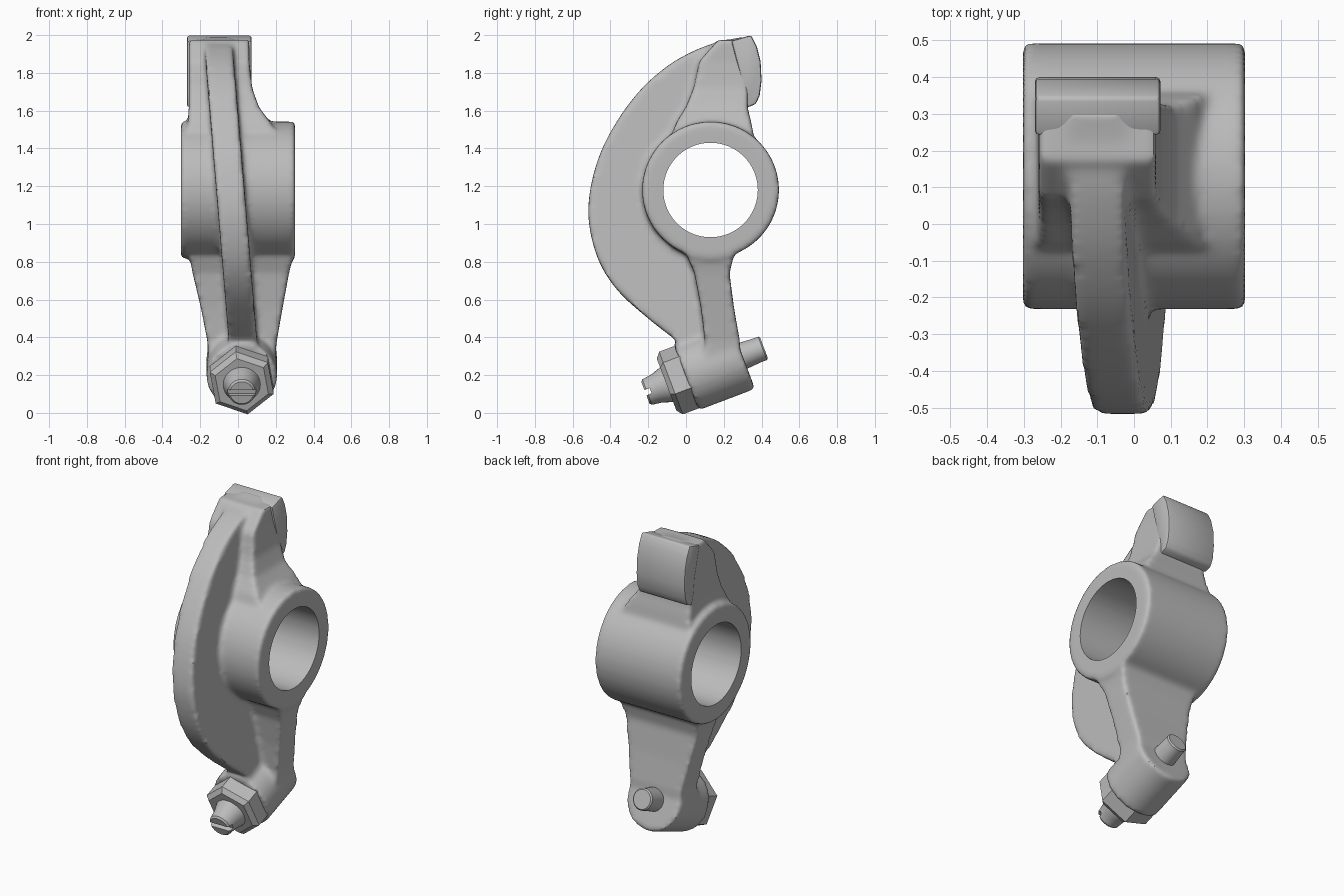
import bpy, bmesh, math
from mathutils import Vector, Matrix

if "Cube" in bpy.data.objects:
    bpy.data.objects.remove(bpy.data.objects["Cube"])

metal = bpy.data.materials.new("cast_grey")
metal.diffuse_color = (0.5, 0.5, 0.5, 1)
metal.use_nodes = True
metal.node_tree.nodes["Principled BSDF"].inputs["Base Color"].default_value = metal.diffuse_color

BORE = Vector((0, 0.13, 1.18))
TILT = math.atan2(0.235, 0.62)          # lean of the adjuster screw
AXIS = Vector((0, math.cos(TILT), math.sin(TILT)))
PIVOT = Vector((0.02, 0.005, 0.19))     # front face centre of the screw boss


def finish(name, bm):
    bmesh.ops.recalc_face_normals(bm, faces=bm.faces)
    me = bpy.data.meshes.new(name)
    bm.to_mesh(me)
    bm.free()
    ob = bpy.data.objects.new(name, me)
    bpy.context.collection.objects.link(ob)
    me.materials.append(metal)
    return ob


def bridge(bm, rings):
    """Closed skin through rings of equal point count."""
    rings = [[bm.verts.new(p) for p in r] for r in rings]
    n = len(rings[0])
    for a, b in zip(rings, rings[1:]):
        for i in range(n):
            bm.faces.new((a[i], a[(i + 1) % n], b[(i + 1) % n], b[i]))
    bm.faces.new(rings[0][::-1])
    bm.faces.new(rings[-1])


def lathe(name, origin, axis, profile, sides=64, spin=0.0):
    """Turned part: profile is (distance along axis, radius)."""
    u = Vector((1, 0, 0))
    if abs(axis.x) > 0.9:
        u = Vector((0, 1, 0))
    v = axis.cross(u)
    bm = bmesh.new()
    bridge(bm, [[origin + axis * d + r * (u * math.cos(t) + v * math.sin(t))
                 for t in (spin + math.tau * i / sides for i in range(sides))]
                for d, r in profile])
    return finish(name, bm)


def tower(name, levels):
    """Stack of rectangles: z, x0, x1, y0, y1."""
    bm = bmesh.new()
    bridge(bm, [[(a, c, z), (b, c, z), (b, d, z), (a, d, z)] for z, a, b, c, d in levels])
    return finish(name, bm)


def plate(name, outline, sides):
    """Side profile in (y, z) extruded between the two x values given by sides(z)."""
    bm = bmesh.new()
    bridge(bm, [[(sides(z)[k], y, z) for y, z in outline] for k in (0, 1)])
    return finish(name, bm)


def smooth_path(pts, steps=6):
    """Catmull-Rom curve through the points."""
    pts = [Vector(p) for p in pts]
    ext = [2 * pts[0] - pts[1]] + pts + [2 * pts[-1] - pts[-2]]
    out = []
    for a, b, c, d in zip(ext, ext[1:], ext[2:], ext[3:]):
        for i in range(steps):
            t = i / steps
            out.append(0.5 * (2 * b + (c - a) * t + (2 * a - 5 * b + 4 * c - d) * t * t
                              + (3 * b - a - 3 * c + d) * t ** 3))
    return out + [pts[-1]]


def apply_all(ob):
    bpy.ops.object.select_all(action='DESELECT')
    ob.select_set(True)
    bpy.context.view_layer.objects.active = ob
    for m in list(ob.modifiers):
        bpy.ops.object.modifier_apply(modifier=m.name)


def shade(ob, angle):
    bpy.ops.object.select_all(action='DESELECT')
    ob.select_set(True)
    bpy.context.view_layer.objects.active = ob
    bpy.ops.object.shade_smooth_by_angle(angle=math.radians(angle))


# Curved web, leaning sideways from top to bottom
rim = smooth_path([(0.30, 1.99), (0.18, 1.965), (0.05, 1.92), (-0.10, 1.835), (-0.25, 1.70),
                   (-0.38, 1.52), (-0.47, 1.33), (-0.515, 1.12), (-0.505, 0.95),
                   (-0.45, 0.78), (-0.35, 0.635), (-0.20, 0.50), (-0.06, 0.39)])
web_mid = lambda z: -0.10 + (1.9 - z) * 0.083
web = plate("web", rim + [Vector((0.02, 0.25)), Vector((0.15, 0.3)), Vector((0.15, 1.2)),
                          Vector((0.28, 1.9))],
            lambda z: (web_mid(z) - 0.075, web_mid(z) + 0.075))

# Barrel, lower arm, screw boss and neck
barrel = lathe("barrel", BORE, Vector((1, 0, 0)), [(-0.303, 0.362), (0.303, 0.362)], 96)
arm = tower("arm", [(0.22, -0.15, 0.19, 0.10, 0.29), (0.38, -0.162, 0.205, 0.10, 0.285),
                    (0.55, -0.195, 0.235, 0.08, 0.255), (0.74, -0.24, 0.27, 0.045, 0.23),
                    (0.82, -0.255, 0.29, 0.01, 0.25), (0.95, -0.26, 0.29, -0.02, 0.30)])
boss = lathe("boss", PIVOT, AXIS, [(-0.005, 0.187), (0.315, 0.187)])
neck = tower("neck", [(1.40, -0.27, 0.24, -0.10, 0.37), (1.54, -0.265, 0.17, -0.05, 0.345),
                      (1.62, -0.26, 0.11, 0.0, 0.325), (1.72, -0.26, 0.075, 0.04, 0.33),
                      (1.86, -0.26, 0.06, 0.07, 0.34), (1.975, -0.26, 0.06, 0.17, 0.34)])

# Fuse into one casting with soft fillets, then bore it
bpy.ops.object.select_all(action='DESELECT')
for ob in (web, barrel, arm, boss, neck):
    ob.select_set(True)
bpy.context.view_layer.objects.active = barrel
bpy.ops.object.join()
body = barrel
body.name = "rocker_body"
m = body.modifiers.new("fuse", 'REMESH')
m.mode, m.voxel_size = 'VOXEL', 0.014
m = body.modifiers.new("fillet", 'SMOOTH')
m.factor, m.iterations = 0.5, 10
cutter = lathe("bore_cutter", BORE, Vector((1, 0, 0)), [(-0.5, 0.25), (0.5, 0.25)], 96)
cutter.hide_render = True
m = body.modifiers.new("bore", 'BOOLEAN')
m.operation, m.object, m.solver = 'DIFFERENCE', cutter, 'EXACT'
apply_all(body)
bpy.data.objects.remove(cutter)
body.data.materials.clear()
body.data.materials.append(metal)
shade(body, 40)

# Curved contact pad at the top of the neck
pad = plate("contact_pad", [(0.24, 1.97), (0.345, 2.0), (0.375, 1.94), (0.395, 1.86),
                            (0.40, 1.76), (0.39, 1.68), (0.37, 1.635), (0.32, 1.615),
                            (0.30, 1.69), (0.29, 1.78)], lambda z: (-0.27, 0.072))
m = pad.modifiers.new("soft_edge", 'BEVEL')
m.width, m.segments, m.limit_method = 0.012, 2, 'ANGLE'
apply_all(pad)
shade(pad, 40)

# Lock nut with chamfered corners
nut = lathe("lock_nut", PIVOT, AXIS, [(-0.115, 0.15), (-0.09, 0.18), (0.01, 0.18)], 6, math.radians(80))
shade(nut, 20)

# Adjuster screw: tapered front with a slot, plain rear tip
screw = lathe("adjuster_screw", PIVOT, AXIS,
              [(-0.235, 0.062), (-0.225, 0.072), (-0.17, 0.08), (-0.11, 0.10), (0.40, 0.066),
               (0.428, 0.066), (0.436, 0.058)], 32)
bm = bmesh.new()
bmesh.ops.create_cube(bm, size=1, matrix=Matrix.Translation(PIVOT - AXIS * 0.235)
                      @ Matrix.Rotation(TILT, 4, 'X') @ Matrix.Diagonal((0.3, 0.06, 0.03, 1)))
slot = finish("slot_cutter", bm)
slot.hide_render = True
m = screw.modifiers.new("slot", 'BOOLEAN')
m.operation, m.object, m.solver = 'DIFFERENCE', slot, 'EXACT'
apply_all(screw)
bpy.data.objects.remove(slot)
shade(screw, 35)
